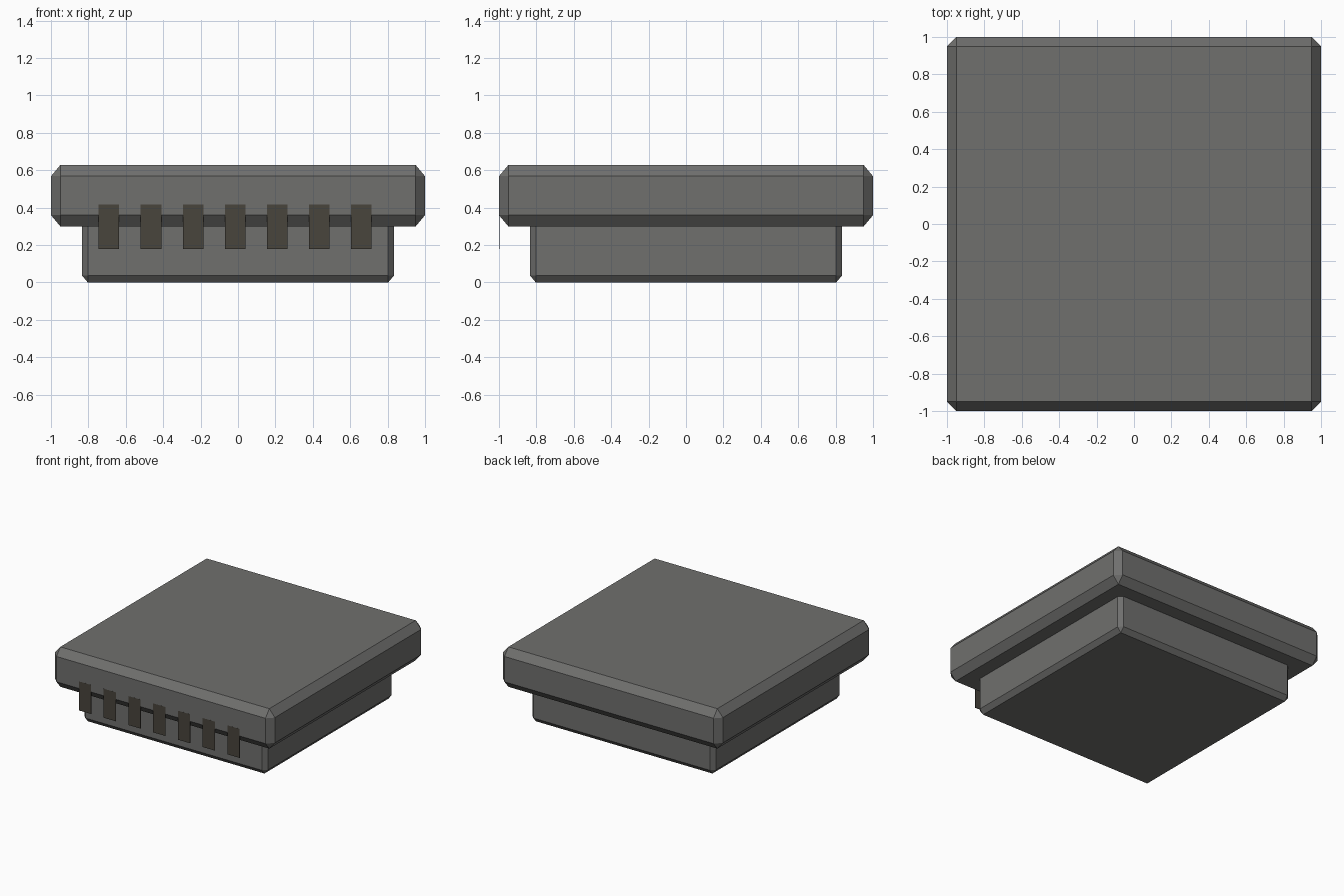
import bpy, bmesh

if "Cube" in bpy.data.objects:
    bpy.data.objects.remove(bpy.data.objects["Cube"])


def material(name, rgb):
    m = bpy.data.materials.new(name)
    m.diffuse_color = (*rgb, 1)
    m.use_nodes = True
    m.node_tree.nodes["Principled BSDF"].inputs["Base Color"].default_value = m.diffuse_color
    return m


def box(name, lo, hi, mat, bevel=0.0, z_stretch=1.0):
    """Box between two corners; chamfers are z_stretch times taller than wide."""
    bm = bmesh.new()
    bmesh.ops.create_cube(bm, size=1)
    size = [h - l for l, h in zip(lo, hi)]
    bmesh.ops.scale(bm, vec=(size[0], size[1], size[2] / z_stretch), verts=bm.verts)
    if bevel:
        bmesh.ops.bevel(bm, geom=bm.edges[:], offset=bevel, segments=1,
                        affect='EDGES', profile=0.5)
    bmesh.ops.scale(bm, vec=(1, 1, z_stretch), verts=bm.verts)
    bmesh.ops.translate(bm, vec=[(l + h) / 2 for l, h in zip(lo, hi)], verts=bm.verts)
    mesh = bpy.data.meshes.new(name)
    bm.to_mesh(mesh)
    bm.free()
    mesh.materials.append(mat)
    ob = bpy.data.objects.new(name, mesh)
    bpy.context.collection.objects.link(ob)
    return ob


grey = material("dark_grey", (0.16, 0.16, 0.155))
brown = material("dark_brown", (0.065, 0.058, 0.045))

# Narrow base and wide chamfered slab
box("base", (-0.835, -0.835, 0), (0.835, 0.835, 0.34), grey, 0.032, 1.2)
box("top_slab", (-1, -1, 0.30), (1, 1, 0.628), grey, 0.05, 1.2)

# Row of thin tabs hanging on the front face
for i in range(7):
    x = -0.69 + i * 0.225
    box(f"front_tab_{i + 1}", (x - 0.055, -1.0005, 0.18), (x + 0.055, -0.996, 0.418), brown)
